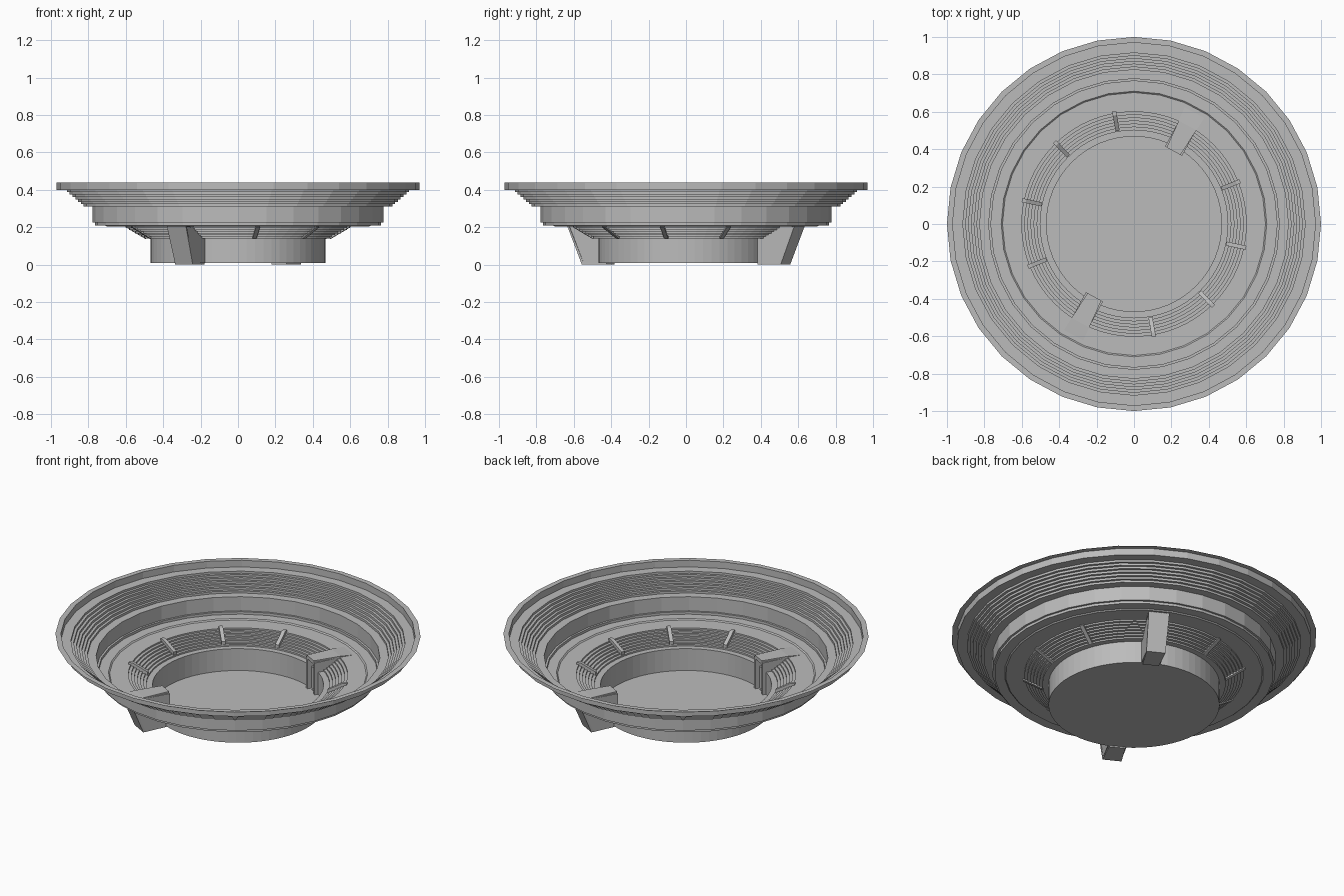
import bpy, bmesh, math
from mathutils import Matrix, Vector

cube = bpy.data.objects.get("Cube")
if cube:
    bpy.data.objects.remove(cube)

GREY = (0.5, 0.5, 0.5, 1)
grey = bpy.data.materials.new("concrete_grey")
grey.use_nodes = True
grey.diffuse_color = GREY
grey.node_tree.nodes["Principled BSDF"].inputs["Base Color"].default_value = GREY


def make_object(name, bm):
    mesh = bpy.data.meshes.new(name)
    bm.to_mesh(mesh)
    bm.free()
    mesh.materials.append(grey)
    obj = bpy.data.objects.new(name, mesh)
    bpy.context.collection.objects.link(obj)
    return obj


def lathe(name, profile, sides):
    """Revolve (radius, height) points about z, with a corner on the y axis."""
    bm = bmesh.new()
    verts = [bm.verts.new((0, r, z)) for r, z in profile]
    edges = [bm.edges.new(pair) for pair in zip(verts, verts[1:])]
    bmesh.ops.spin(bm, geom=verts + edges, cent=(0, 0, 0), axis=(0, 0, 1),
                   angle=math.tau, steps=sides, use_merge=True)
    bmesh.ops.remove_doubles(bm, verts=bm.verts, dist=0.0005)
    bmesh.ops.recalc_face_normals(bm, faces=bm.faces)
    return make_object(name, bm)


def terrace(outer, inner, rows):
    """Stair profile from the outer top point down to the inner bottom point."""
    (r0, z0), (r1, z1) = outer, inner
    points = [outer]
    for i in range(1, rows + 1):
        z = z0 + (z1 - z0) * i / rows
        points.append((r0 + (r1 - r0) * (i - 1) / rows, z))
        points.append((r0 + (r1 - r0) * i / rows, z))
    return points


def side_prism(bm, outline, half_in, half_out, shift=0.0):
    """Extrude an (r, z) outline sideways; width grows from inner to outer end."""
    rs = [r for r, z in outline]
    lo, hi = min(rs), max(rs)
    sides = []
    for sign in (-1, 1):
        row = []
        for r, z in outline:
            half = half_in + (half_out - half_in) * (r - lo) / (hi - lo)
            row.append(bm.verts.new((r, sign * half + shift, z)))
        sides.append(row)
    a, b = sides
    bm.faces.new(a[::-1])
    bm.faces.new(b)
    for i in range(len(a)):
        j = (i + 1) % len(a)
        bm.faces.new((a[i], a[j], b[j], b[i]))
    bmesh.ops.recalc_face_normals(bm, faces=bm.faces)


# Upper bowl: flat rim flange, parapet, terrace and outer wall
lathe("upper_bowl",
      [(1.0, 0.44), (0.97, 0.44), (0.97, 0.40)]
      + terrace((0.915, 0.40), (0.81, 0.31), 7)
      + [(0.777, 0.31), (0.777, 0.225), (0.765, 0.225), (0.765, 0.21),
         (0.71, 0.21), (0.703, 0.204), (0.65, 0.204)], 32)

# Lower bowl: walkway and terrace
lathe("lower_bowl", [(0.65, 0.204)] + terrace((0.6, 0.204), (0.485, 0.14), 7)
      + [(0.468, 0.14)], 64)

# Base: field wall and floor
lathe("field_base", [(0.468, 0.14), (0.468, 0.008), (0, 0.008)], 64)

# Aisles: sloping bars crossing the lower terrace
for half_turn in (0, 180):
    for i, degrees in enumerate((100, 134, 168, 202)):
        bm = bmesh.new()
        side_prism(bm, [(0.505, 0.137), (0.505, 0.168), (0.59, 0.215),
                        (0.612, 0.215), (0.612, 0.2)], 0.011, 0.011)
        bm.transform(Matrix.Rotation(math.radians(degrees + half_turn), 4, "Z"))
        make_object(f"aisle_{i + 1}_{'back' if half_turn == 0 else 'front'}", bm)

# Entrance tunnels: hollow, open towards the field, sloping outer end
for name, degrees in (("back", 61.5), ("front", 241.5)):
    bm = bmesh.new()
    for sign in (-1, 1):
        side_prism(bm, [(0.443, 0.008), (0.443, 0.2), (0.69, 0.204), (0.605, 0.008)],
                   0.008, 0.008, sign * 0.044)
    side_prism(bm, [(0.443, 0.188), (0.443, 0.21), (0.60, 0.21), (0.69, 0.203)],
               0.042, 0.06)
    side_prism(bm, [(0.46, 0.0), (0.605, 0.0), (0.69, 0.204), (0.68, 0.204),
                    (0.595, 0.01), (0.46, 0.01)], 0.045, 0.058)
    bm.transform(Matrix.Rotation(math.radians(degrees), 4, "Z"))
    make_object(f"entrance_tunnel_{name}", bm)
